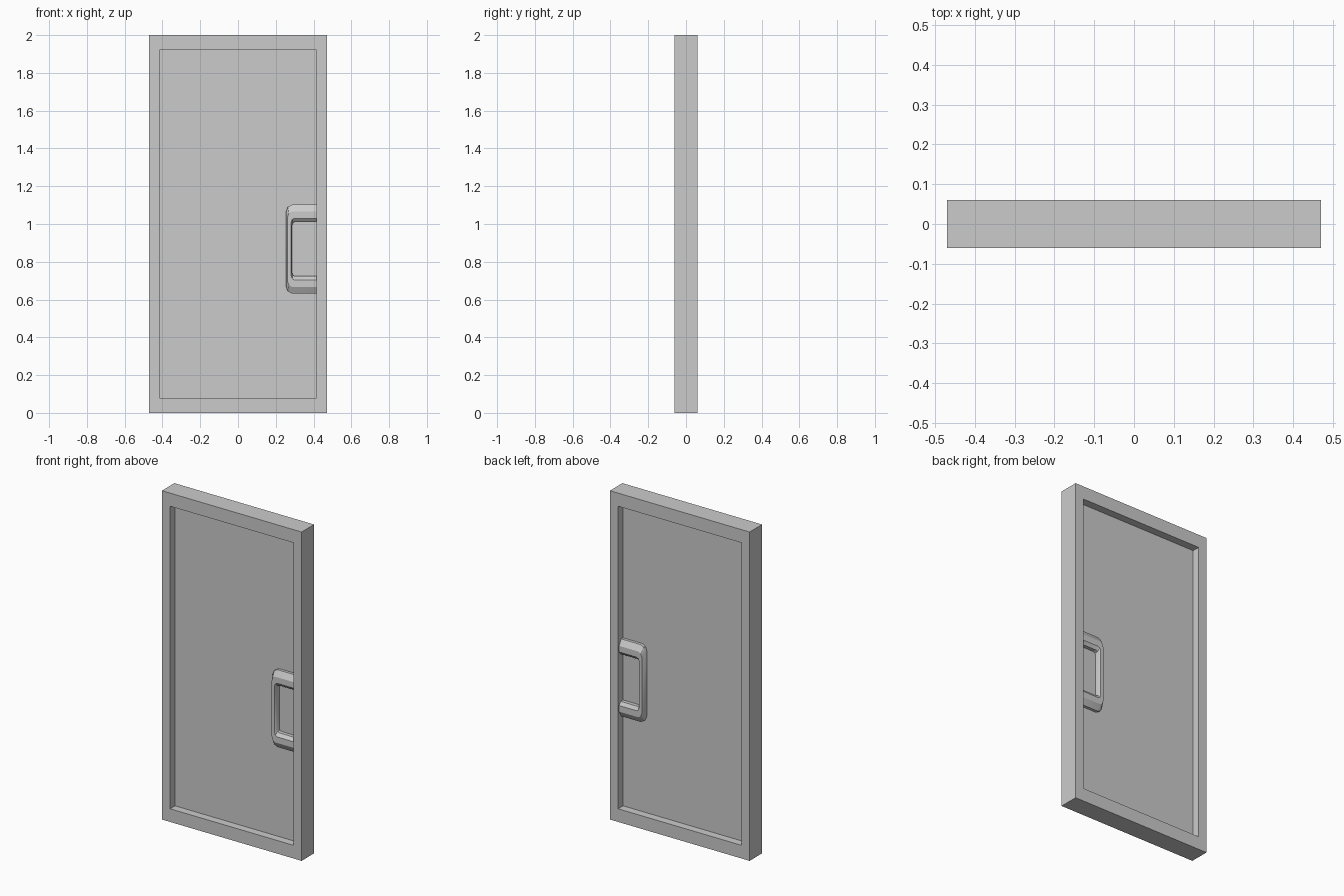
import bpy, bmesh

if "Cube" in bpy.data.objects:
    bpy.data.objects.remove(bpy.data.objects["Cube"])


def loft(name, loops, closed_path):
    """Bridge matching paths into a swept solid; loops run round the cross-section."""
    bm = bmesh.new()
    rows = [[bm.verts.new(p) for p in loop] for loop in loops]
    n, m = len(rows), len(rows[0])
    for i in range(n):
        a, b = rows[i], rows[(i + 1) % n]
        for j in range(m if closed_path else m - 1):
            k = (j + 1) % m
            bm.faces.new((a[j], a[k], b[k], b[j]))
    if not closed_path:
        bm.faces.new([r[0] for r in rows])
        bm.faces.new([r[-1] for r in rows])
    bmesh.ops.recalc_face_normals(bm, faces=bm.faces)
    mesh = bpy.data.meshes.new(name)
    bm.to_mesh(mesh)
    bm.free()
    obj = bpy.data.objects.new(name, mesh)
    bpy.context.collection.objects.link(obj)
    return obj


def rect(x, z0, z1, y):
    return [(-x, y, z0), (x, y, z0), (x, y, z1), (-x, y, z1)]


def c_path(x, z0, z1, rx, rz, y):
    """C shape with softened corners, open towards the frame."""
    low = [(0.43, 0), (x + rx, 0), (x + 0.3 * rx, 0.3 * rz), (x, rz)]
    return ([(px, y, z0 + d) for px, d in low] +
            [(px, y, z1 - d) for px, d in reversed(low)])


# Outer frame
loft("door_frame", [rect(0.47, 0, 2, -0.06), rect(0.47, 0, 2, 0.06),
                    rect(0.415, 0.08, 1.92, 0.06), rect(0.415, 0.08, 1.92, -0.06)], True)

# Recessed panel
bpy.ops.mesh.primitive_cube_add(size=1, location=(0, 0, 1))
panel = bpy.context.object
panel.name = "door_panel"
panel.scale = (0.84, 0.025, 1.85)

# Pull handle passing through the panel, chamfered on both faces
section = [(0.255, 0.632, 1.102, 0.030, 0.035, 0.030),
           (0.262, 0.667, 1.067, 0.026, 0.030, 0.050),
           (0.281, 0.704, 1.030, 0.018, 0.022, 0.050),
           (0.287, 0.724, 1.012, 0.014, 0.018, 0.035)]
front = [c_path(*s[:5], -s[5]) for s in section]
back = [c_path(*s) for s in reversed(section)]
handle = loft("pull_handle", front + back, False)
bpy.ops.object.select_all(action='DESELECT')
handle.select_set(True)
bpy.context.view_layer.objects.active = handle
bpy.ops.object.shade_smooth_by_angle(angle=0.5)
